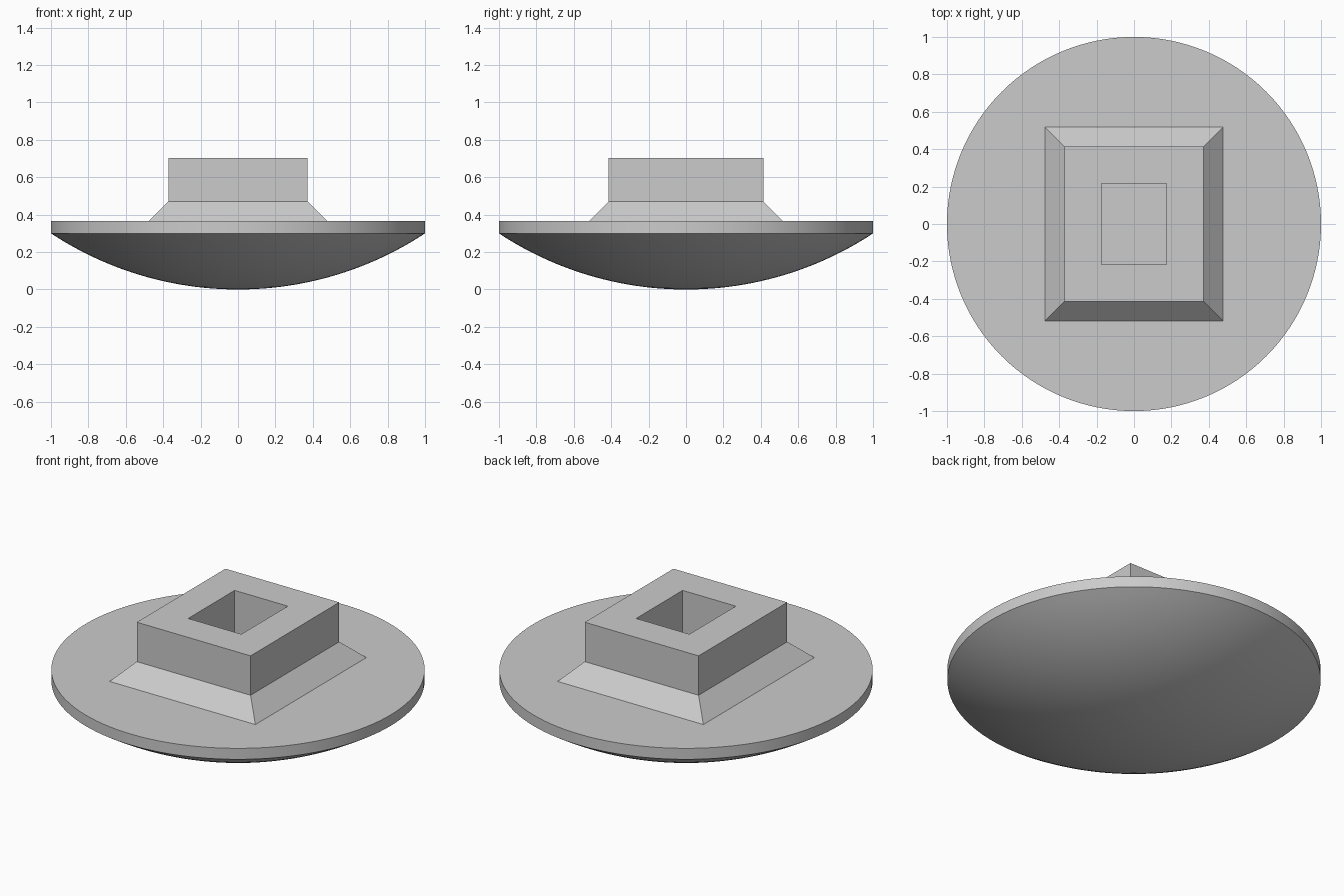
import bpy, bmesh, math

cube = bpy.data.objects.get("Cube")
if cube:
    bpy.data.objects.remove(cube, do_unlink=True)

GREY = (0.6, 0.6, 0.6, 1.0)
grey = bpy.data.materials.new("plain grey")
grey.use_nodes = True
grey.diffuse_color = GREY
grey.node_tree.nodes["Principled BSDF"].inputs["Base Color"].default_value = GREY


def loft(name, rings, smooth=False):
    """Bridge successive rings of points and cap both ends."""
    bm = bmesh.new()
    loops = [[bm.verts.new(p) for p in ring] for ring in rings]
    for a, b in zip(loops, loops[1:]):
        n = len(a)
        for i in range(n):
            j = (i + 1) % n
            bm.faces.new((a[i], a[j], b[j], b[i]))
    bm.faces.new(loops[0][::-1])
    bm.faces.new(loops[-1])
    bmesh.ops.recalc_face_normals(bm, faces=bm.faces)
    mesh = bpy.data.meshes.new(name)
    bm.to_mesh(mesh)
    bm.free()
    mesh.materials.append(grey)
    obj = bpy.data.objects.new(name, mesh)
    bpy.context.collection.objects.link(obj)
    if smooth:
        bpy.ops.object.select_all(action='DESELECT')
        obj.select_set(True)
        bpy.context.view_layer.objects.active = obj
        bpy.ops.object.shade_smooth_by_angle(angle=math.radians(15))
    return obj


def circle(r, z, n=128):
    return [(r * math.cos(2 * math.pi * i / n), r * math.sin(2 * math.pi * i / n), z)
            for i in range(n)]


def rectangle(x, y, z):
    return [(x, y, z), (-x, y, z), (-x, -y, z), (x, -y, z)]


# Round head: shallow spherical underside and a thin straight rim
DOME, RIM_TOP = 0.3, 0.365
radius = (1 + DOME ** 2) / (2 * DOME)
half_angle = math.asin(1 / radius)
STEPS = 24
angles = [half_angle * (i + 0.2) / (STEPS + 0.2) for i in range(STEPS + 1)]
cap = [circle(radius * math.sin(a), radius * (1 - math.cos(a))) for a in angles]
loft("domed_head", cap + [circle(1, RIM_TOP)], smooth=True)

# Rectangular stem: sloped skirt, straight walls and an open socket
loft("socket_stem", [
    rectangle(0.477, 0.519, RIM_TOP),
    rectangle(0.372, 0.414, 0.47),
    rectangle(0.372, 0.414, 0.703),
    rectangle(0.174, 0.217, 0.703),
    rectangle(0.174, 0.217, RIM_TOP + 0.002),
])
